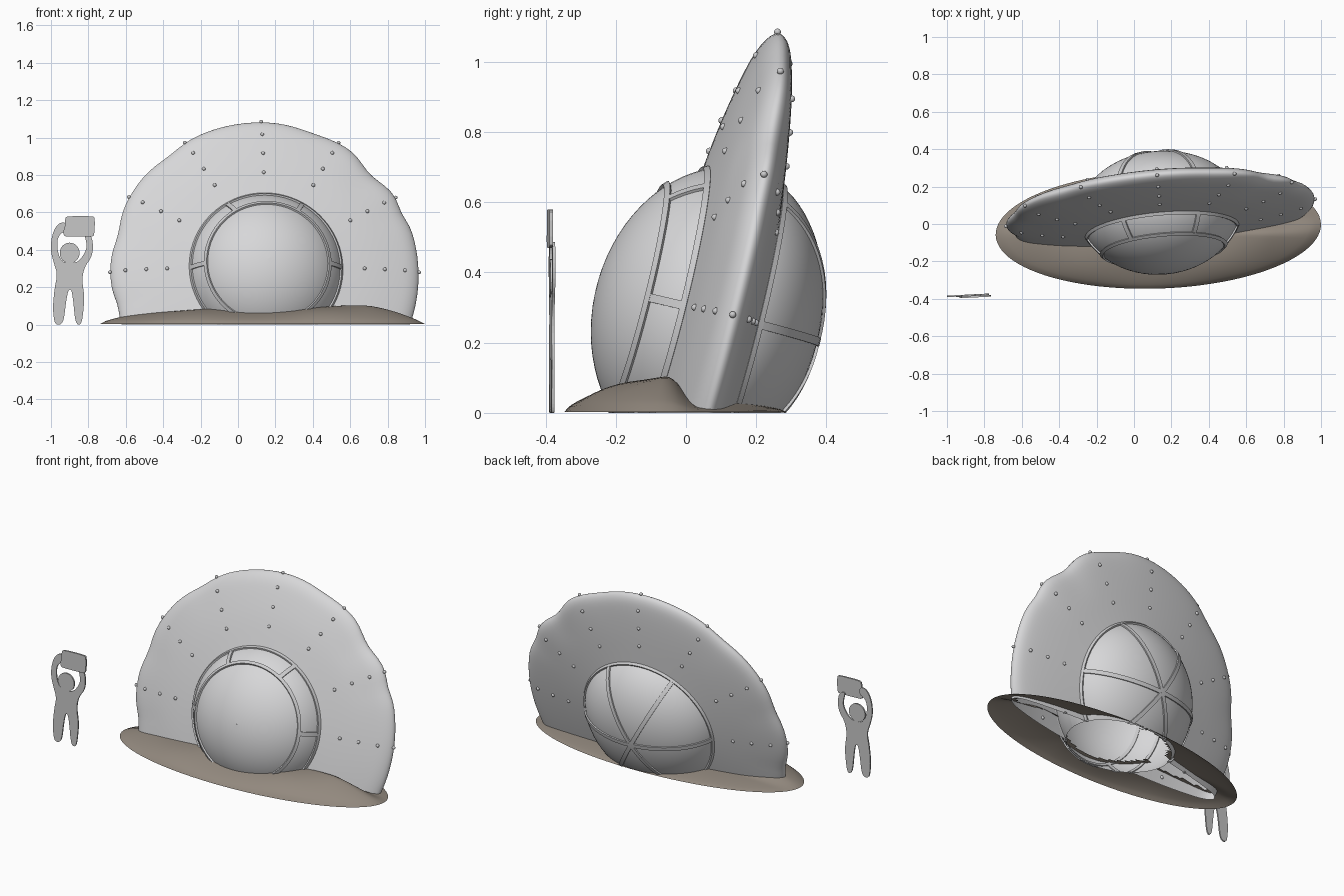
import bpy, bmesh, math
from mathutils import Matrix, Vector

if "Cube" in bpy.data.objects:
    bpy.data.objects.remove(bpy.data.objects["Cube"])

# Saucer frame: local +z is the nose (front dome) direction
FRAME = (Matrix.Translation((0.14, 0.08, 0.275)) @ Matrix.Rotation(math.radians(5), 4, 'Z')
         @ Matrix.Rotation(math.radians(76), 4, 'X'))
TAU = math.tau
DOME_R, FRONT_C, BACK_C = 0.43, 0.345, 0.302


def material(name, rgb):
    m = bpy.data.materials.new(name)
    m.diffuse_color = (*rgb, 1)
    m.use_nodes = True
    m.node_tree.nodes["Principled BSDF"].inputs["Base Color"].default_value = m.diffuse_color
    return m


HULL = material("light grey metal", (0.68, 0.68, 0.69))
TRIM = material("trim grey", (0.60, 0.60, 0.61))
SOIL = material("brown soil", (0.29, 0.25, 0.21))
CARD = material("figure grey", (0.58, 0.58, 0.58))


def finish(bm, name, mat, frame=None, smooth=True, cut=True):
    if frame:
        bm.transform(frame)
    if cut:  # trim everything below ground level
        bmesh.ops.bisect_plane(bm, geom=bm.verts[:] + bm.edges[:] + bm.faces[:],
                               plane_co=(0, 0, 0), plane_no=(0, 0, -1), clear_outer=True)
    bmesh.ops.recalc_face_normals(bm, faces=bm.faces[:])
    me = bpy.data.meshes.new(name)
    bm.to_mesh(me)
    bm.free()
    me.materials.append(mat)
    ob = bpy.data.objects.new(name, me)
    bpy.context.scene.collection.objects.link(ob)
    if smooth:
        bpy.ops.object.select_all(action='DESELECT')
        ob.select_set(True)
        bpy.context.view_layer.objects.active = ob
        bpy.ops.object.shade_smooth_by_angle(angle=math.radians(40))
    return ob


def chaikin(pts, closed, times=2):
    for _ in range(times):
        out = [] if closed else [pts[0]]
        for i in range(len(pts) if closed else len(pts) - 1):
            a, b = Vector(pts[i]), Vector(pts[(i + 1) % len(pts)])
            out += [a.lerp(b, .25), a.lerp(b, .75)]
        pts = out if closed else out + [pts[-1]]
    return pts


def lathe(bm, profile, n=96, closed=False, dent=lambda r, a: r):
    rings = []
    for r, h in profile:
        rings.append([bm.verts.new((dent(r, a) * math.cos(a), dent(r, a) * math.sin(a), h))
                      for a in (TAU * i / n for i in range(n))])
    for k in range(len(rings) if closed else len(rings) - 1):
        p, q = rings[k], rings[(k + 1) % len(rings)]
        for i in range(n):
            j = (i + 1) % n
            bm.faces.new((p[i], p[j], q[j], q[i]))


def dome_point(phi, c, off=0.0):
    """Radius and height on a dome at angle phi from its pole."""
    return (DOME_R + off) * math.sin(phi), math.copysign(abs(c) + off, c) * math.cos(phi)


# Lens-shaped disc with slightly battered rim
LENS = [(.40, .12), (.57, .10), (.71, .073), (.79, .052), (.833, .02),
        (.815, -.01), (.76, -.032), (.61, -.062), (.40, -.095)]


def dent(r, a):
    k = max(0, (r - .6) / .23)
    d = sum(amp * math.exp(-((math.degrees(a) - at) / wide) ** 2)
            for at, amp, wide in ((43, .035, 8), (24, .015, 5), (128, .014, 8),
                                  (165, .018, 7), (193, .015, 5), (70, .012, 10)))
    return r - k * d


bm = bmesh.new()
lathe(bm, chaikin(LENS, False), 120, dent=dent)
finish(bm, "saucer_disc", HULL, FRAME)

# Front canopy and rear dome
for name, c in (("front_canopy", FRONT_C), ("rear_dome", -BACK_C)):
    bm = bmesh.new()
    lathe(bm, [dome_point(.002 + i / 20 * math.pi / 2, c) for i in range(21)], 72)
    finish(bm, name, HULL, FRAME)

# Raised rings around the domes
for name, c, h in (("canopy_base_ring", FRONT_C, .125), ("canopy_upper_ring", FRONT_C, .222),
                   ("rear_dome_ring", -BACK_C, .098)):
    mid = math.acos(h / abs(c))
    bm = bmesh.new()
    lathe(bm, [dome_point(mid - .025, c, -.006), dome_point(mid - .025, c, .009),
               dome_point(mid + .025, c, .009), dome_point(mid + .025, c, -.006)], 72, True)
    finish(bm, name, TRIM, FRAME)


# Six raised ribs on each dome
def rib(bm, angle, c, start, end, n=14, w=.012):
    rot = Matrix.Rotation(angle, 3, 'Z')
    loops = []
    for i in range(n + 1):
        phi = start + (end - start) * i / n
        loops.append([bm.verts.new(rot @ Vector((r, s * w, h))) for s, (r, h) in (
            (-1, dome_point(phi, c, -.006)), (-1, dome_point(phi, c, .008)),
            (1, dome_point(phi, c, .008)), (1, dome_point(phi, c, -.006)))])
    for a, b in zip(loops, loops[1:]):
        for k in range(4):
            bm.faces.new((a[k], a[(k + 1) % 4], b[(k + 1) % 4], b[k]))


for name, c, start, end in (("canopy_ribs", FRONT_C, math.acos(.222 / FRONT_C), math.acos(.12 / FRONT_C)),
                            ("rear_dome_ribs", -BACK_C, 0, math.acos(.095 / BACK_C))):
    bm = bmesh.new()
    for k in range(6):
        rib(bm, k * TAU / 6, c, start, end)
    finish(bm, name, TRIM, FRAME)


# Rivets along twelve spokes on both faces of the disc
def lens_height(r, front):
    pts = LENS[:5] if front else LENS[:3:-1]
    for (r0, h0), (r1, h1) in zip(pts, pts[1:]):
        if r <= r1:
            return h0 + (h1 - h0) * (r - r0) / (r1 - r0)
    return pts[-1][1]


bm = bmesh.new()
for k in range(12):
    a = k * TAU / 12
    spots = [(r, lens_height(r, f)) for f in (True, False) for r in (.53, .64, .75)] + [(.83, .02)]
    for r, h in spots:
        rr = dent(r, a)
        bmesh.ops.create_icosphere(bm, subdivisions=2, radius=.010, matrix=Matrix.Translation(
            (rr * math.cos(a), rr * math.sin(a), h)))
finish(bm, "disc_rivets", TRIM, FRAME)

# Soil mound pushed up around the wreck, open where the hull passes through
INVERSE = FRAME.inverted()


def in_hull(co):
    p = INVERSE @ co
    r = math.hypot(p.x, p.y)
    c = FRONT_C if p.z > 0 else BACK_C
    if (r / DOME_R) ** 2 + (p.z / c) ** 2 < .93:
        return True
    return .4 < r < .80 and lens_height(r, False) + .008 < p.z < lens_height(r, True) - .008


def mound_height(s, x, y):
    t = min(1, max(0, (y + .06) / .10))
    back = t * t * (3 - 2 * t)
    ridge = .095 + .045 * min(1, max(0, (x - .3) / .4))
    bump = 1 + .10 * math.sin(9 * x + 1) * math.cos(11 * y)
    return max(0, 1 - s * s) ** .7 * (ridge * (1 - back) + .035 * back) * bump + .003


bm = bmesh.new()
N, RINGS = 96, 28
turn = Matrix.Rotation(math.radians(2), 3, 'Z')
rows = []
for k in range(RINGS + 1):
    s = .01 + .99 * k / RINGS
    row = []
    for i in range(N):
        a = TAU * i / N
        p = turn @ Vector((.87 * s * math.cos(a), .315 * s * math.sin(a), 0)) + Vector((.13, -.03, 0))
        p.z = mound_height(s, p.x, p.y)
        row.append(bm.verts.new(p))
    rows.append(row)
for p, q in zip(rows, rows[1:]):
    for i in range(N):
        j = (i + 1) % N
        bm.faces.new((p[i], q[i], q[j], p[j]))
hidden = [f for f in bm.faces if all(in_hull(v.co) for v in f.verts)]
bmesh.ops.delete(bm, geom=hidden, context='FACES')
finish(bm, "soil_mound", SOIL, cut=False)


# Flat cut-out figure holding a sign
def plate(name, outline, y, thick):
    bm = bmesh.new()
    face = bm.faces.new([bm.verts.new((p[0], y + .05 * (p[0] + .88), p[1])) for p in outline])
    ext = bmesh.ops.extrude_face_region(bm, geom=[face])
    bmesh.ops.translate(bm, vec=(0, thick, 0),
                        verts=[v for v in ext['geom'] if isinstance(v, bmesh.types.BMVert)])
    finish(bm, name, CARD, smooth=False, cut=False)


BODY = [(-.985, .03), (-.975, 0), (-.945, 0), (-.93, .03), (-.92, .12), (-.907, .188), (-.89, .188),
        (-.88, .12), (-.872, .03), (-.86, 0), (-.84, 0), (-.83, .04), (-.82, .15), (-.835, .24),
        (-.82, .31), (-.783, .36), (-.773, .42), (-.785, .48), (-.825, .49), (-.81, .44), (-.81, .40),
        (-.84, .35), (-.87, .33), (-.93, .33), (-.955, .36), (-.967, .41), (-.965, .46), (-.945, .49),
        (-.915, .50), (-.92, .55), (-.965, .54), (-.995, .48), (-1.003, .40), (-.985, .33),
        (-.965, .27), (-.98, .20), (-.99, .10)]
plate("figure_body", chaikin(BODY, True), -.385, .008)
plate("figure_head", [(-.90 + .053 * math.cos(TAU * i / 32), .383 + .055 * math.sin(TAU * i / 32))
                      for i in range(32)], -.387, .009)
SIGN = [(-.93, .475), (-.915, .47), (-.78, .47), (-.767, .48), (-.765, .57), (-.775, .58),
        (-.91, .58), (-.925, .57), (-.925, .52), (-.935, .50)]
plate("figure_sign", chaikin(SIGN, True, 1), -.394, .010)
